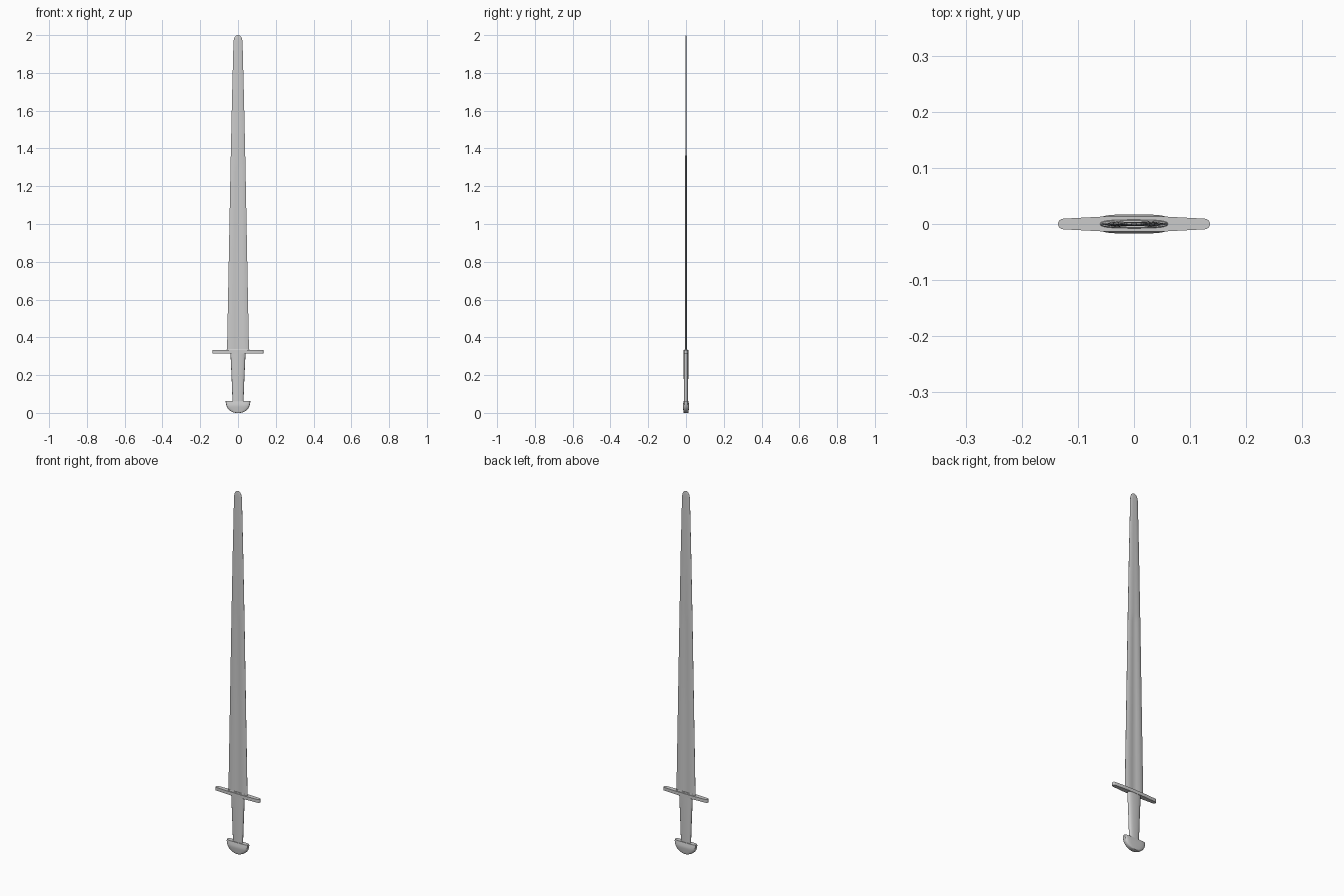
import bpy, math

if "Cube" in bpy.data.objects:
    bpy.data.objects.remove(bpy.data.objects["Cube"])


def loft(name, rings):
    """Skin a closed solid through rings with equal point counts."""
    n = len(rings[0])
    verts = [p for ring in rings for p in ring]
    faces = [(r * n + i, r * n + (i + 1) % n, (r + 1) * n + (i + 1) % n, (r + 1) * n + i)
             for r in range(len(rings) - 1) for i in range(n)]
    faces.append(tuple(reversed(range(n))))
    faces.append(tuple(range(len(verts) - n, len(verts))))
    mesh = bpy.data.meshes.new(name)
    mesh.from_pydata(verts, [], faces)
    obj = bpy.data.objects.new(name, mesh)
    bpy.context.collection.objects.link(obj)
    bpy.ops.object.select_all(action='DESELECT')
    bpy.context.view_layer.objects.active = obj
    obj.select_set(True)
    bpy.ops.object.shade_smooth_by_angle(angle=math.radians(35))
    return obj


def super_ring(z, rx, ry, power=1.0, n=24):
    """Ellipse; power below 1 makes it boxier."""
    ring = []
    for i in range(n):
        a = 2 * math.pi * i / n
        c, s = math.cos(a), math.sin(a)
        ring.append((rx * math.copysign(abs(c) ** power, c),
                     ry * math.copysign(abs(s) ** power, s), z))
    return ring


def blade_ring(z, w, t, fuller):
    """Double-edged section, hollowed in the middle by the fuller."""
    half = [(-1, -0.12), (-0.8, -0.6), (-0.52, -1), (-0.25, -1 + 0.55 * fuller),
            (0, -1 + 0.72 * fuller), (0.25, -1 + 0.55 * fuller),
            (0.52, -1), (0.8, -0.6), (1, -0.12)]
    pts = half + [(-x, -y) for x, y in half]
    return [(x * w, y * t, z) for x, y in pts]


# Half-disc pommel with a bulged rim
loft("pommel", [super_ring(z, rx, ry, 0.5) for z, rx, ry in [
    (0.0, 0.014, 0.012), (0.003, 0.026, 0.013), (0.01, 0.041, 0.014),
    (0.02, 0.052, 0.015), (0.032, 0.059, 0.017), (0.045, 0.063, 0.017),
    (0.055, 0.065, 0.014), (0.063, 0.065, 0.013)]])

# Flat oval grip, widening towards the guard
loft("grip", [super_ring(z, rx, ry, 0.8) for z, rx, ry in [
    (0.06, 0.029, 0.011), (0.19, 0.034, 0.012), (0.318, 0.040, 0.012)]])

# Crossguard with tapered arms and round ends
right = [(0.126 + 0.0095 * math.cos(a), 0.0095 * math.sin(a))
         for a in [math.pi * (i / 8 - 0.5) for i in range(9)]]
right = [(0.05, -0.0135)] + right + [(0.05, 0.0135)]
outline = right + [(-x, -y) for x, y in right]
loft("crossguard", [[(x, y, z) for x, y in outline] for z in (0.315, 0.333)])

# Thin collar where the blade meets the guard
loft("collar", [super_ring(0.332, 0.061, 0.008, 0.7), super_ring(0.338, 0.058, 0.006, 0.7)])

# Long blade; the fuller fades out before the rounded tip
loft("blade", [blade_ring(*r) for r in [
    (0.332, 0.058, 0.0055, 1), (0.8, 0.049, 0.005, 1), (1.28, 0.040, 0.0045, 1),
    (1.33, 0.039, 0.004, 0.1), (1.65, 0.032, 0.0037, 0), (1.965, 0.024, 0.0032, 0),
    (1.98, 0.0215, 0.003, 0), (1.99, 0.0175, 0.0025, 0),
    (1.996, 0.012, 0.002, 0), (2.0, 0.004, 0.001, 0)]])
